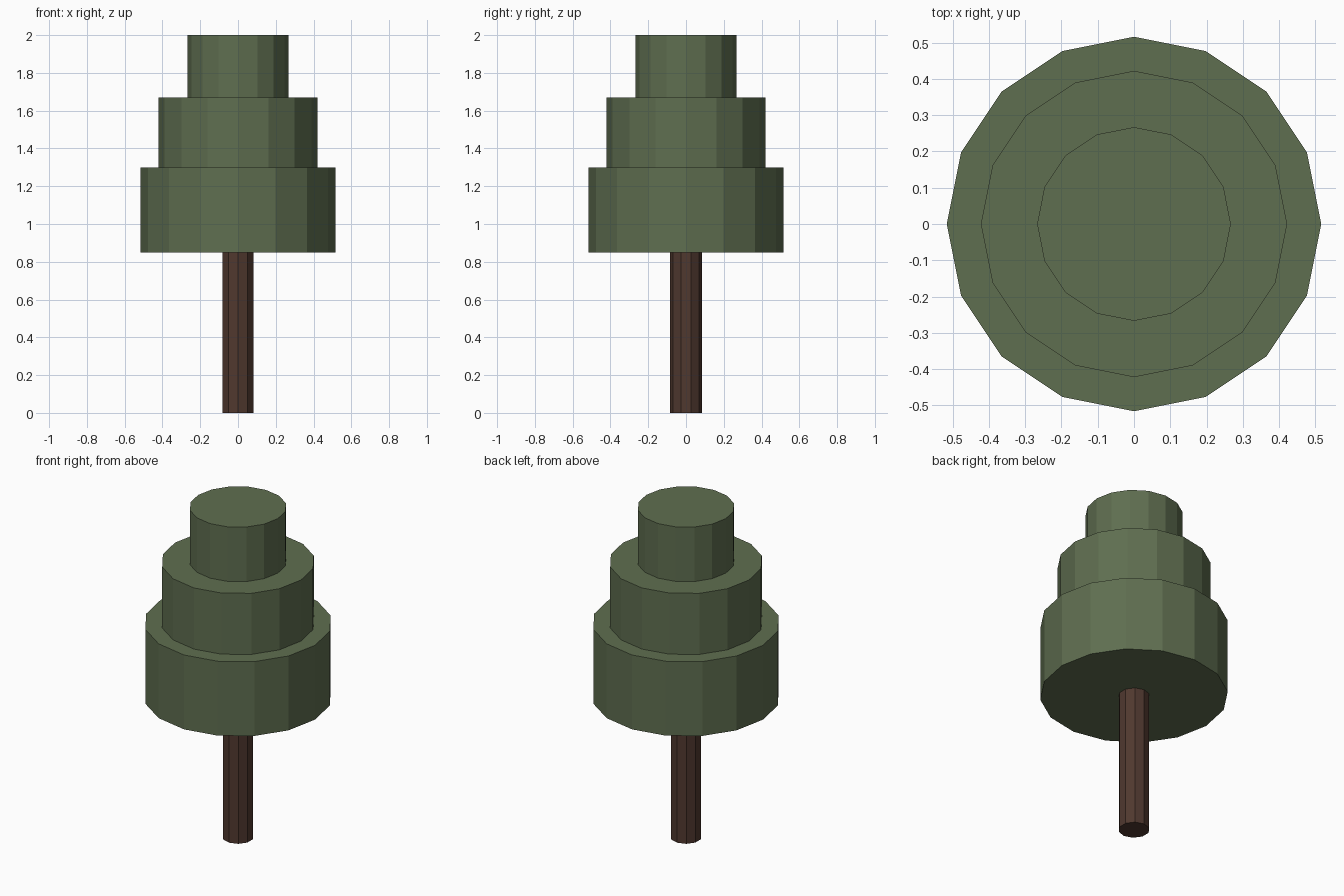
import bpy

if "Cube" in bpy.data.objects:
    bpy.data.objects.remove(bpy.data.objects["Cube"])


def material(name, color):
    mat = bpy.data.materials.new(name)
    mat.diffuse_color = (*color, 1)
    mat.use_nodes = True
    mat.node_tree.nodes["Principled BSDF"].inputs["Base Color"].default_value = mat.diffuse_color
    return mat


def cylinder(name, sides, radius, bottom, top, mat):
    bpy.ops.mesh.primitive_cylinder_add(
        vertices=sides, radius=radius, depth=top - bottom,
        location=(0, 0, (bottom + top) / 2))
    obj = bpy.context.object
    obj.name = name
    obj.data.materials.append(mat)


bark = material("bark", (0.08, 0.04, 0.028))
leaves = material("leaves", (0.114, 0.156, 0.08))

# Ten-sided trunk
cylinder("trunk", 10, 0.086, 0, 0.85, bark)

# Three stacked foliage tiers, narrowing upwards
tiers = [("lower_foliage", 0.516, 0.85, 1.30),
         ("middle_foliage", 0.422, 1.30, 1.67),
         ("upper_foliage", 0.267, 1.67, 2.0)]
for name, radius, bottom, top in tiers:
    cylinder(name, 16, radius, bottom, top, leaves)
